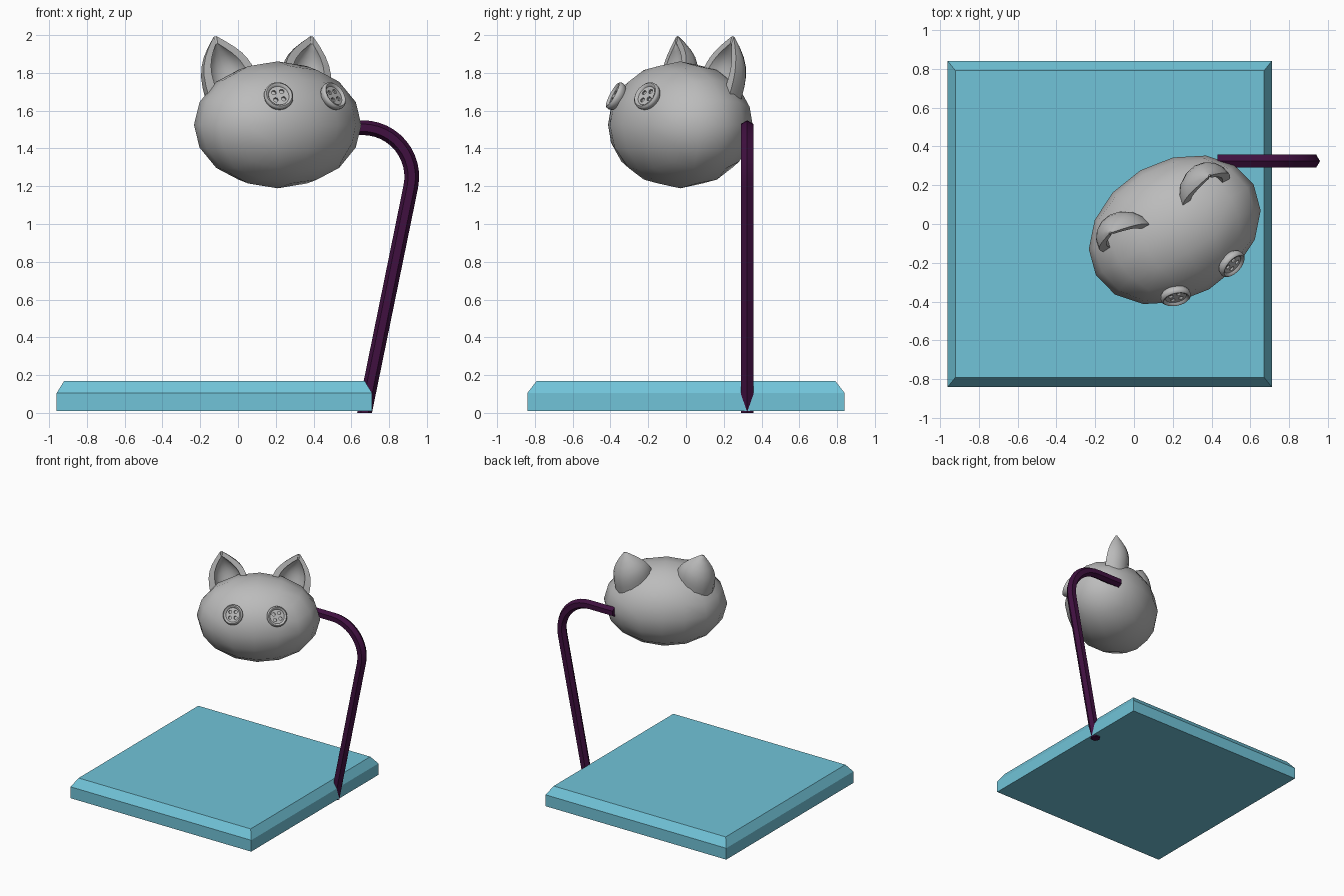
import bpy, bmesh, math
from mathutils import Matrix, Vector

if "Cube" in bpy.data.objects:
    bpy.data.objects.remove(bpy.data.objects["Cube"])


def material(name, rgb):
    m = bpy.data.materials.new(name)
    m.diffuse_color = (*rgb, 1)
    m.use_nodes = True
    m.node_tree.nodes["Principled BSDF"].inputs["Base Color"].default_value = m.diffuse_color
    return m


BLUE = material("light blue", (0.165, 0.55, 0.69))
PURPLE = material("dark purple", (0.05, 0.005, 0.05))
GREY = material("grey", (0.5, 0.5, 0.5))


def finish(name, bm, mat, matrix=Matrix(), angle=None):
    bmesh.ops.recalc_face_normals(bm, faces=bm.faces)
    me = bpy.data.meshes.new(name)
    bm.to_mesh(me)
    bm.free()
    me.materials.append(mat)
    ob = bpy.data.objects.new(name, me)
    ob.matrix_world = matrix
    bpy.context.collection.objects.link(ob)
    if angle:
        bpy.ops.object.select_all(action='DESELECT')
        ob.select_set(True)
        bpy.context.view_layer.objects.active = ob
        bpy.ops.object.shade_smooth_by_angle(angle=math.radians(angle))
    return ob


def skin(bm, rings, closed=True, caps=True):
    """Join rows of points with quads."""
    rows = [[bm.verts.new(p) for p in r] for r in rings]
    n = len(rows[0])
    for a, b in zip(rows, rows[1:]):
        for i in range(n if closed else n - 1):
            j = (i + 1) % n
            bm.faces.new((a[i], a[j], b[j], b[i]))
    if caps:
        bm.faces.new(rows[0])
        bm.faces.new(rows[-1])
    return rows


# Base slab with chamfered top
def rect(x0, x1, y, z):
    return [(x0, -y, z), (x1, -y, z), (x1, y, z), (x0, y, z)]


bm = bmesh.new()
skin(bm, [rect(-.96, .71, .84, .01), rect(-.96, .71, .84, .105), rect(-.92, .67, .79, .17)])
finish("base", bm, BLUE)

# Bent hexagonal pole: leaning straight, arc, short arm into the head
lean, cx, cz, r = math.radians(11.5), .66, 1.25, .26
path = [(.67, 0, 0)]                       # x, z, angle of the outward normal
for i in range(13):
    a = -lean + (math.pi / 2 + lean) * i / 12
    path.append((cx + r * math.cos(a), cz + r * math.sin(a), a))
path.append((.43, cz + r, math.pi / 2))
rings = []
for x, z, a in path:
    ring = []
    for k in range(6):
        t = k * math.pi / 3
        d = .039 * math.cos(t)
        ring.append((x + d * math.cos(a), .324 + .039 * math.sin(t), z + d * math.sin(a)))
    rings.append(ring)
bm = bmesh.new()
skin(bm, rings)
finish("pole", bm, PURPLE, angle=35)

# Head: spherised cube stretched to an ellipsoid, turned 30 degrees
A, B, C = .469, .354, .336
HEAD = Matrix.Translation((.21, -.03, 1.525)) @ Matrix.Rotation(math.radians(30), 4, 'Z')
bm = bmesh.new()
bmesh.ops.create_cube(bm, size=2)
bmesh.ops.subdivide_edges(bm, edges=bm.edges[:], cuts=3, use_grid_fill=True)
for v in bm.verts:
    p = Vector([math.tan(c * math.pi / 4) for c in v.co]).normalized()
    v.co = (p.x * A, p.y * B, p.z * C)
finish("head", bm, GREY, HEAD, 60)


# Ears: hollow half cones, open to the front
def surface_z(x, y):
    return C * math.sqrt(max(0, 1 - (x / A) ** 2 - (y / B) ** 2))


def ear_shell(side, scale, tip, sink):
    rows = []
    for i in range(7):
        t = i / 6 * .97
        row = []
        for k in range(9):
            f = math.pi * k / 8
            ox, oy = -math.cos(f) * .14 * scale, math.sin(f) * .135 * scale
            x, y = .235 + ox, .085 + oy
            base = Vector((x, y, surface_z(x, y) - sink))
            p = base.lerp(tip, t)
            p += Vector((ox, oy, 0)) * math.sin(math.pi * t) * .32
            row.append((p.x * side, p.y, p.z))
        rows.append(row)
    return rows


def ear(name, side):
    bm = bmesh.new()
    out = skin(bm, ear_shell(side, 1, Vector((.298, .152, .475)), .025), False, False)
    inn = skin(bm, ear_shell(side, .68, Vector((.292, .142, .435)), .025), False, False)
    # rim down both front edges, and closing strips at base and tip
    for k in (0, -1):
        for i in range(6):
            bm.faces.new((out[i][k], out[i + 1][k], inn[i + 1][k], inn[i][k]))
    for i in (0, -1):
        for k in range(8):
            bm.faces.new((out[i][k], out[i][k + 1], inn[i][k + 1], inn[i][k]))
    bm.faces.new(out[-1])
    finish(name, bm, GREY, HEAD, 40)


ear("left_ear", -1)
ear("right_ear", 1)


# Button eyes: lathed disc with raised rim and four holes
def eye(name, side):
    x, z = .165 * side, .148
    y = -B * math.sqrt(1 - (x / A) ** 2 - (z / C) ** 2)
    normal = Vector((x / A ** 2, y / B ** 2, z / C ** 2))
    turn = normal.to_track_quat('Z', 'Y').to_matrix().to_4x4()
    place = HEAD @ Matrix.Translation((x, y, z)) @ turn
    profile = [(.06, -.025), (.074, -.008), (.079, .008), (.077, .02), (.069, .027),
               (.061, .024), (.055, .014)]
    bm = bmesh.new()
    skin(bm, [[(rad * math.cos(k * math.pi / 12), rad * math.sin(k * math.pi / 12), h)
               for k in range(24)] for rad, h in profile])
    ob = finish(name, bm, GREY, place, 40)

    bm = bmesh.new()
    for k in range(4):
        a = math.pi / 4 + k * math.pi / 2 + .15
        bmesh.ops.create_cone(bm, cap_ends=True, segments=10, radius1=.013, radius2=.013, depth=.03,
                              matrix=Matrix.Translation((.031 * math.cos(a), .031 * math.sin(a), .017)))
    cutter = finish(name + "_hole_cutter", bm, GREY, place)
    cutter.hide_render = True
    cutter.display_type = 'WIRE'
    mod = ob.modifiers.new("holes", 'BOOLEAN')
    mod.operation = 'DIFFERENCE'
    mod.object = cutter
    mod.solver = 'EXACT'


eye("left_eye", -1)
eye("right_eye", 1)
